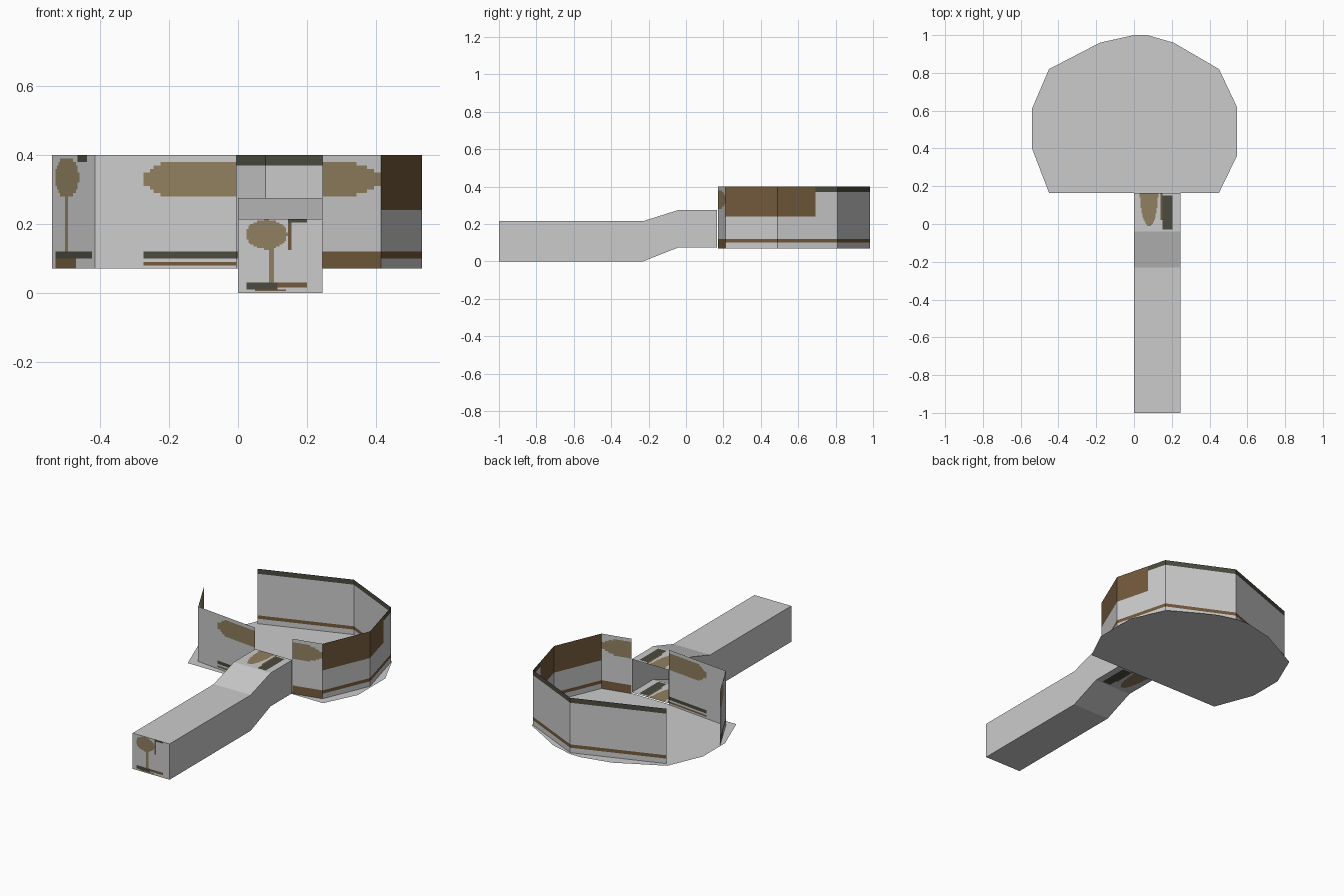
import bpy, bmesh, math
from mathutils import Vector

if "Cube" in bpy.data.objects:
    bpy.data.objects.remove(bpy.data.objects["Cube"])

# Flat colours
COLOURS = {"light_grey": (0.60, 0.60, 0.60), "brown": (0.17, 0.10, 0.045),
           "tan": (0.28, 0.215, 0.115), "charcoal": (0.07, 0.07, 0.05)}
MATS = []
for name, c in COLOURS.items():
    m = bpy.data.materials.new(name)
    m.diffuse_color = (*c, 1)
    m.use_nodes = True
    m.node_tree.nodes["Principled BSDF"].inputs["Base Color"].default_value = m.diffuse_color
    MATS.append(m)
GREY, BROWN, TAN, DARK = range(4)


def finish(bm, name):
    bmesh.ops.remove_doubles(bm, verts=bm.verts, dist=1e-5)
    me = bpy.data.meshes.new(name)
    bm.to_mesh(me)
    bm.free()
    for m in MATS:
        me.materials.append(m)
    ob = bpy.data.objects.new(name, me)
    bpy.context.collection.objects.link(ob)
    return ob


def sheet(bm, origin, du, dv, step, rule):
    """Flat panel cut into cells; rule(centre) chooses each cell's colour."""
    o, du, dv = Vector(origin), Vector(du), Vector(dv)
    nu, nv = (max(1, round(d.length / step)) for d in (du, dv))
    grid = [[bm.verts.new(o + du * i / nu + dv * j / nv) for j in range(nv + 1)]
            for i in range(nu + 1)]
    for i in range(nu):
        for j in range(nv):
            f = bm.faces.new((grid[i][j], grid[i + 1][j], grid[i + 1][j + 1], grid[i][j + 1]))
            f.material_index = rule(f.calc_center_median())


def inside(a, b, a0, a1, b0, b1):
    return a0 < a < a1 and b0 < b < b1


def oval(a, b, ca, cb, ra, rb):
    return ((a - ca) / ra) ** 2 + ((b - cb) / rb) ** 2 < 1


# Painted details on the pan wall
def right_front(p):
    if p.z < 0.125:
        return BROWN
    half = 0.05 * min(1, 0.35 + (0.415 - p.x) / 0.12)
    return TAN if abs(p.z - 0.33) < half else GREY


def right_side(p):
    if inside(p.y, p.z, 0, 0.69, 0.245, 0.41):
        return BROWN
    return bands(p)


def bands(p):
    if p.z > 0.37:
        return DARK
    return BROWN if 0.10 < p.z < 0.125 else GREY


def left_front(p):
    if p.x < -0.28:
        return GREY
    half = 0.047 * min(1, 0.25 + (p.x + 0.28) / 0.08)
    if abs(p.z - 0.33) < half:
        return TAN
    if 0.10 < p.z < 0.12:
        return DARK
    return BROWN if 0.08 < p.z < 0.09 else GREY


def left_side(p):
    if oval(p.x, p.z, -0.497, 0.335, 0.035, 0.06) or inside(p.x, p.z, -0.502, -0.492, 0.12, 0.29):
        return TAN
    if inside(p.x, p.z, -0.467, -0.437, 0.375, 0.41) or inside(p.x, p.z, -0.53, -0.425, 0.10, 0.12):
        return DARK
    return BROWN if inside(p.x, p.z, -0.53, -0.47, 0.07, 0.10) else GREY


Z0, HEIGHT = 0.07, 0.33


def wall(name, points, rules):
    bm = bmesh.new()
    for a, b, rule in zip(points, points[1:], rules):
        sheet(bm, (*a, Z0), (b[0] - a[0], b[1] - a[1], 0), (0, 0, HEIGHT), 0.01, rule)
    finish(bm, name)


# Pan walls: open single-layer sheets with gaps at the handle and the left
wall("pan_wall", [(0.245, 0.17), (0.415, 0.21), (0.535, 0.49), (0.45, 0.81),
                  (0.08, 0.985), (-0.43, 0.80)],
     [right_front, right_side, right_side, bands, bands])
wall("left_wall", [(-0.54, 0.45), (-0.415, 0.215), (-0.005, 0.17)], [left_side, left_front])

# Pan base: thin many-sided plate
bm = bmesh.new()
outline = [(0.45, 0.165), (0.545, 0.36), (0.545, 0.62), (0.45, 0.82), (0.21, 0.96),
           (0.07, 1.0), (0.0, 1.0), (-0.18, 0.96), (-0.45, 0.82), (-0.54, 0.61),
           (-0.54, 0.40), (-0.45, 0.165)]
bm.faces.new([bm.verts.new((x, y, Z0)) for x, y in outline])
finish(bm, "pan_base")


# Handle: cranked box tube, open where it meets the pan
def handle_marks(p):
    if oval(p.x, p.y, 0.08, 0.165, 0.048, 0.175):
        return TAN
    if inside(p.x, p.y, 0.15, 0.205, -0.03, 0.15):
        return DARK
    return BROWN if inside(p.x, p.y, 0.14, 0.15, 0.02, 0.17) else GREY


def end_marks(p):
    if oval(p.x, p.z, 0.083, 0.17, 0.06, 0.043) or inside(p.x, p.z, 0.088, 0.103, 0.03, 0.14):
        return TAN
    if inside(p.x, p.z, 0.145, 0.20, 0.205, 0.22) or inside(p.x, p.z, 0.025, 0.115, 0.01, 0.03):
        return DARK
    if (inside(p.x, p.z, 0.143, 0.157, 0.125, 0.21) or inside(p.x, p.z, 0.11, 0.20, 0.015, 0.03)
            or inside(p.x, p.z, 0.05, 0.14, 0.003, 0.01)):
        return BROWN
    return GREY


def plain(p):
    return GREY


W = 0.245
profile = [(-1.0, 0.0, 0.215), (-0.23, 0.0, 0.215), (-0.04, 0.075, 0.275), (0.165, 0.075, 0.275)]
bm = bmesh.new()
for (y0, b0, t0), (y1, b1, t1) in zip(profile, profile[1:]):
    last = y1 > 0
    rule, step = (handle_marks, 0.005) if last else (plain, 9)
    sheet(bm, (0, y0, t0), (W, 0, 0), (0, y1 - y0, t1 - t0), step, rule)      # top
    sheet(bm, (0, y1, b1), (W, 0, 0), (0, y0 - y1, b0 - b1), step, rule)      # underside
    for x in (0, W):                                                          # sides
        quad = [(x, y0, b0), (x, y1, b1), (x, y1, t1), (x, y0, t0)]
        bm.faces.new([bm.verts.new(q) for q in (quad if x else quad[::-1])])
sheet(bm, (0, -1, 0), (W, 0, 0), (0, 0, 0.215), 0.005, end_marks)             # front end
# Marks reach a little way onto the cranked part
sheet(bm, (0.15, -0.052, 0.2722), (0.055, 0, 0), (0, 0.012, 0.0038), 0.005, handle_marks)
finish(bm, "handle")
